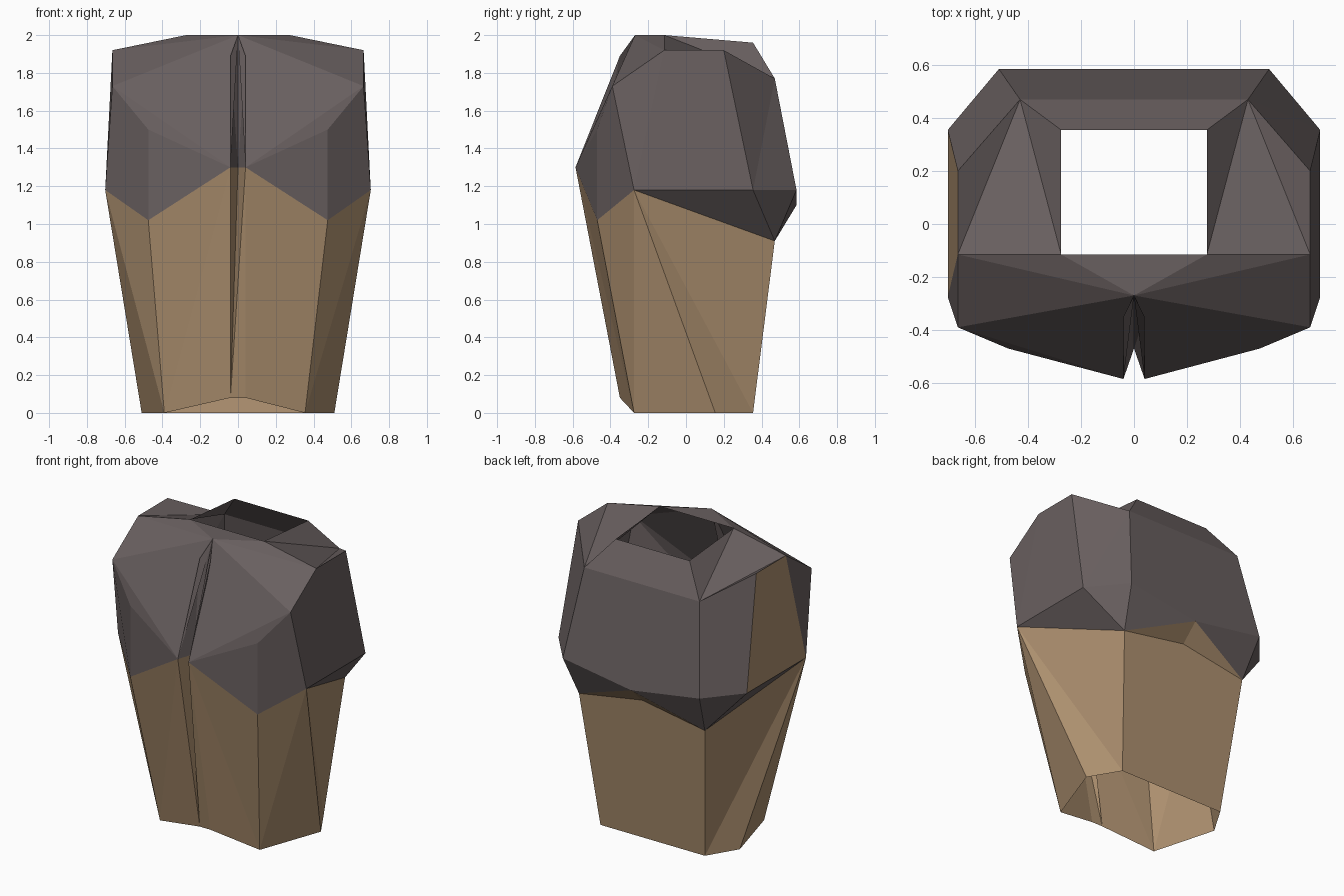
import bpy, bmesh
from mathutils import Vector

if "Cube" in bpy.data.objects:
    bpy.data.objects.remove(bpy.data.objects["Cube"])

# Key points of the right half; the left half is mirrored
PTS = {
    "neck_f": (.275, -.115, 2.0), "neck_b": (.275, .355, 1.96),
    "throat": (0, -.27, 2.0), "lapel": (.04, -.35, 1.89),
    "chest": (.04, -.585, 1.30), "groove": (0, -.47, 1.30),
    "sh_f": (.665, -.115, 1.92), "sh_b": (.665, .20, 1.92),
    "sh_low": (.665, -.39, 1.73), "blade": (.43, .47, 1.77),
    "arm_f": (.703, -.275, 1.18), "arm_b": (.703, .355, 1.18),
    "rib": (.475, -.47, 1.50), "hem": (.475, -.47, 1.02),
    "back": (.51, .585, 1.18), "back_mid": (0, .585, 1.10),
    "waist": (.47, .47, .91), "waist_mid": (0, .47, .99),
    "base_b": (.39, .355, 0), "base_s": (.51, .155, 0),
    "base_f": (.355, -.275, 0), "belly": (.04, -.35, .08),
}
CENTRE = Vector((0, .1, 1.2))


def point(name, side):
    # A leading ~ takes the point from the opposite side
    if name[0] == "~":
        name, side = name[1:], -side
    if name == "base_f" and side < 0:
        return Vector((-.39, -.275, 0))
    x, y, z = PTS[name]
    return Vector((x * side, y, z))


def build(name, color, both, right=(), left=()):
    bm = bmesh.new()
    verts = {}
    for faces, sides in ((both, (1, -1)), (right, (1,)), (left, (-1,))):
        for face in faces:
            for side in sides:
                co = [point(n, side) for n in face.split()]
                vs = [verts.setdefault(tuple(c), None) or bm.verts.new(c) for c in co]
                for c, v in zip(co, vs):
                    verts[tuple(c)] = v
                f = bm.faces.new(vs)
                f.normal_update()
                if f.normal.dot(f.calc_center_median() - CENTRE) < 0:
                    f.normal_flip()
    mesh = bpy.data.meshes.new(name)
    bm.to_mesh(mesh)
    bm.free()
    mat = bpy.data.materials.new(name)
    mat.diffuse_color = (*color, 1)
    mat.use_nodes = True
    mat.node_tree.nodes["Principled BSDF"].inputs["Base Color"].default_value = mat.diffuse_color
    mesh.materials.append(mat)
    bpy.context.collection.objects.link(bpy.data.objects.new(name, mesh))


# Dark jacket: front, shoulders, back and tucked underside
build("jacket", (.14, .115, .115), [
    "throat neck_f sh_f", "throat sh_f sh_low", "throat sh_low chest",
    "throat chest lapel", "sh_low rib chest", "chest rib hem",
    "sh_low arm_f hem rib", "lapel chest groove", "throat lapel groove",
    "neck_f sh_f blade", "neck_f neck_b blade", "sh_f sh_b blade",
    "sh_b arm_b blade", "arm_b back blade", "sh_f sh_low arm_f",
    "arm_f arm_b waist", "arm_b back waist", "back back_mid waist",
], right=[
    "throat neck_f ~neck_f", "neck_b ~neck_b ~blade blade",
    "blade back back_mid ~back ~blade", "sh_f sh_b arm_b arm_f",
])

# Tan lower body, open below, with the exposed left shoulder panel
build("lower_body", (.42, .28, .16), [
    "chest hem base_f", "chest base_f belly", "arm_f hem base_f",
    "arm_f base_f base_s", "arm_f base_s base_b", "arm_f base_b waist",
    "back_mid waist waist_mid",
], right=[
    "waist waist_mid ~waist ~base_b base_b", "chest belly ~belly",
    "chest groove ~belly",
], left=[
    "chest groove belly", "sh_f sh_b arm_b arm_f",
])
